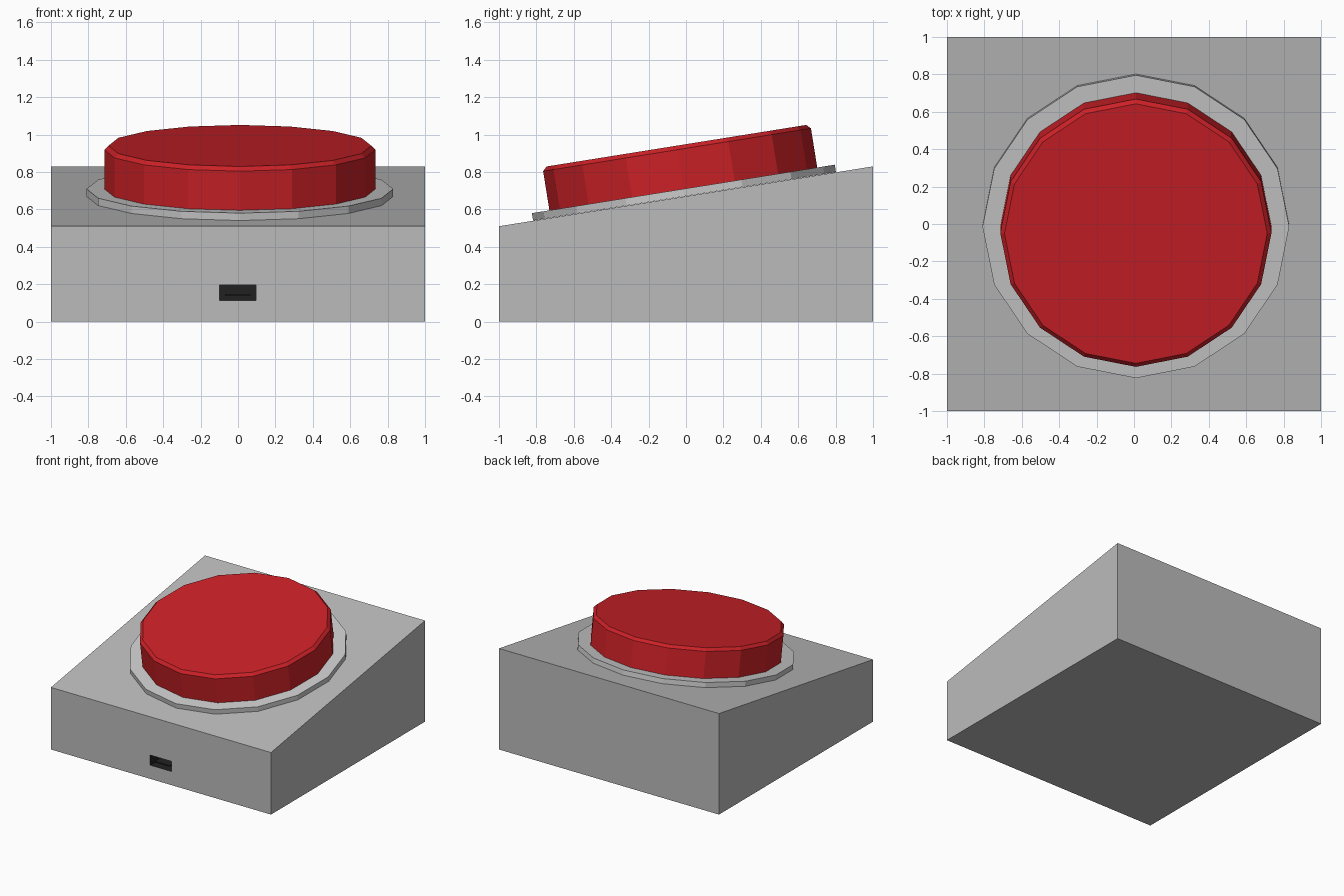
import bpy, bmesh, math
from mathutils import Matrix, Vector

if "Cube" in bpy.data.objects:
    bpy.data.objects.remove(bpy.data.objects["Cube"])

TILT = math.atan(0.16)
SEAT = Vector((0.01, -0.008, 0.67))   # button axis meets the sloped top


def material(name, r, g, b):
    m = bpy.data.materials.new(name)
    m.diffuse_color = (r, g, b, 1)
    m.use_nodes = True
    m.node_tree.nodes["Principled BSDF"].inputs["Base Color"].default_value = m.diffuse_color
    return m


def finish(name, bm, *mats):
    bmesh.ops.recalc_face_normals(bm, faces=bm.faces)
    me = bpy.data.meshes.new(name)
    bm.to_mesh(me)
    bm.free()
    for m in mats:
        me.materials.append(m)
    ob = bpy.data.objects.new(name, me)
    bpy.context.collection.objects.link(ob)
    return ob


def tilted_disc(name, radius, low, high, mat, chamfer=0):
    """16-sided disc standing square to the sloped top."""
    bm = bmesh.new()
    bmesh.ops.create_cone(bm, cap_ends=True, segments=16, radius1=radius,
                          radius2=radius, depth=high - low,
                          matrix=Matrix.Translation((0, 0, (low + high) / 2)))
    if chamfer:
        rim = [e for e in bm.edges if all(v.co.z > high - 1e-4 for v in e.verts)]
        bmesh.ops.bevel(bm, geom=rim, offset=chamfer, segments=1, affect='EDGES')
    ob = finish(name, bm, mat)
    ob.matrix_world = Matrix.Translation(SEAT) @ Matrix.Rotation(TILT, 4, 'X')
    return ob


grey = material("housing_grey", 0.5, 0.5, 0.5)
black = material("port_black", 0.015, 0.015, 0.015)
silver = material("collar_grey", 0.8, 0.8, 0.8)
red = material("button_red", 0.6, 0.015, 0.02)

# Wedge housing: side profile extruded across x
bm = bmesh.new()
profile = [(-1, 0), (1, 0), (1, 0.83), (-1, 0.51)]
side = bm.faces.new([bm.verts.new((-1, y, z)) for y, z in profile])
ext = bmesh.ops.extrude_face_region(bm, geom=[side], use_keep_orig=True)
bmesh.ops.translate(bm, vec=(2, 0, 0),
                    verts=[g for g in ext["geom"] if isinstance(g, bmesh.types.BMVert)])
bmesh.ops.recalc_face_normals(bm, faces=bm.faces)

# Port socket: inset the front face, fit it to the opening, push it inwards
front = min(bm.faces, key=lambda f: f.calc_center_median().y)
bmesh.ops.inset_region(bm, faces=[front], thickness=0.1)
mid = front.calc_center_median()
for v in front.verts:
    v.co.x = 0.096 if v.co.x > 0 else -0.1
    v.co.z = 0.195 if v.co.z > mid.z else 0.112
bm.normal_update()
walls = bmesh.ops.extrude_discrete_faces(bm, faces=[front])["faces"]
for f in walls:
    for v in f.verts:
        v.co.y += 0.1
bmesh.ops.remove_doubles(bm, verts=bm.verts, dist=1e-5)
for f in bm.faces:
    c = f.calc_center_median()
    if abs(c.x) < 0.11 and 0.1 < c.z < 0.2 and -0.99 < c.y < -0.85:
        f.material_index = 1
finish("housing", bm, grey, black)

# Contact tongue inside the port
bm = bmesh.new()
bmesh.ops.create_cube(bm, size=1, matrix=Matrix.Translation((-0.002, -0.94, 0.14))
                      @ Matrix.Diagonal((0.136, 0.08, 0.008, 1)))
finish("port_tongue", bm, black)

# Collar and chamfered push button
tilted_disc("collar", 0.82, 0, 0.04, silver)
tilted_disc("push_button", 0.725, 0.03, 0.274, red, chamfer=0.022)
